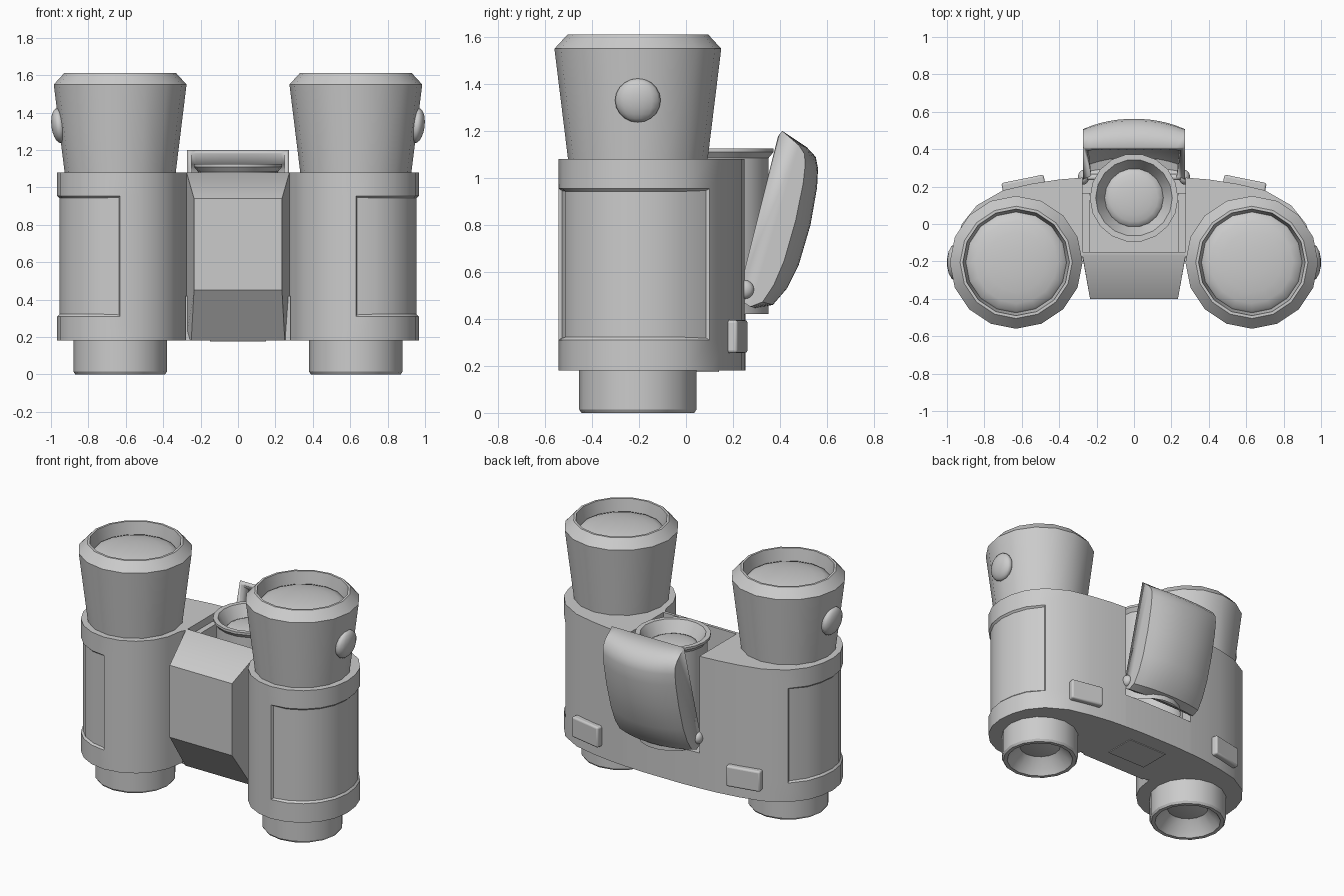
import bpy, bmesh, math
from mathutils import Matrix, Vector

if "Cube" in bpy.data.objects:
    bpy.data.objects.remove(bpy.data.objects["Cube"])

grey = bpy.data.materials.new("plain grey")
grey.diffuse_color = (0.6, 0.6, 0.6, 1)
grey.use_nodes = True
grey.node_tree.nodes["Principled BSDF"].inputs["Base Color"].default_value = grey.diffuse_color
CX, CY = 0.63, -0.205          # barrel axis


def finish(bm, name, mirror=False, bevel=0, solidify=0, angle=32):
    bmesh.ops.recalc_face_normals(bm, faces=bm.faces)
    me = bpy.data.meshes.new(name)
    bm.to_mesh(me)
    bm.free()
    ob = bpy.data.objects.new(name, me)
    bpy.context.collection.objects.link(ob)
    me.materials.append(grey)
    if solidify:
        m = ob.modifiers.new("wall", 'SOLIDIFY')
        m.thickness, m.offset, m.use_even_offset = solidify, -1, True
    if bevel:
        m = ob.modifiers.new("round", 'BEVEL')
        m.width, m.segments = bevel, 3
    if mirror:
        ob.modifiers.new("mirror", 'MIRROR').use_clip = False
    bpy.ops.object.select_all(action='DESELECT')
    ob.select_set(True)
    bpy.context.view_layer.objects.active = ob
    bpy.ops.object.shade_smooth_by_angle(angle=math.radians(angle))
    return ob


def lathe(name, profile, cx, cy, seg=16, mirror=False):
    """Spin (radius, z) points around a vertical axis."""
    bm = bmesh.new()
    rings = []
    for r, z in profile:
        if r == 0:
            rings.append([bm.verts.new((cx, cy, z))] * seg)
        else:
            rings.append([bm.verts.new((cx + r * math.cos(math.tau * i / seg),
                                        cy + r * math.sin(math.tau * i / seg), z))
                          for i in range(seg)])
    for a, b in zip(rings, rings[1:]):
        for i in range(seg):
            j = (i + 1) % seg
            bm.faces.new(list(dict.fromkeys((a[i], a[j], b[j], b[i]))))
    return finish(bm, name, mirror)


def dome(r, z, h, n=5):
    return [(r * math.cos(k * math.pi / 2 / n) if k < n else 0,
             z + h * math.sin(k * math.pi / 2 / n)) for k in range(n + 1)]


def loft(bm, rings):
    """Join closed loops of points with quads and cap both ends."""
    vs = [[bm.verts.new(p) for p in ring] for ring in rings]
    n = len(vs[0])
    walls = [[bm.faces.new((a[i], a[(i + 1) % n], b[(i + 1) % n], b[i])) for i in range(n)]
             for a, b in zip(vs, vs[1:])]
    bm.faces.new(vs[0])
    bm.faces.new(vs[-1])
    return walls


def box(name, size, loc, rot=0, bevel=0, mirror=False):
    bm = bmesh.new()
    bmesh.ops.create_cube(bm, size=1)
    bm.transform(Matrix.Translation(loc) @ Matrix.Rotation(rot, 4, 'Z')
                 @ Matrix.Diagonal((*size, 1)))
    return finish(bm, name, mirror, bevel)


def ellipsoid(name, size, loc, rot=0, mirror=True):
    bm = bmesh.new()
    bmesh.ops.create_uvsphere(bm, u_segments=14, v_segments=10, radius=1)
    bm.transform(Matrix.Translation(loc) @ Matrix.Rotation(rot, 4, 'Y')
                 @ Matrix.Diagonal((*size, 1)))
    return finish(bm, name, mirror, angle=60)


# Barrel housings with a recessed grip panel around the outer side
arc = [(CX + 0.337 * math.cos(math.pi * (1 + k / 10)),
        CY + 0.337 * math.sin(math.pi * (1 + k / 10))) for k in range(11)]
back = [(0.955, -0.10), (0.92, 0.0), (0.84, 0.10), (0.70, 0.18),
        (0.55, 0.215), (0.40, 0.238), (0.275, 0.248)]
outline = arc + back + [(0.275, -0.17)]
bm = bmesh.new()
walls = loft(bm, [[(x, y, z) for x, y in outline] for z in (0.18, 0.31, 0.955, 1.08)])
bmesh.ops.recalc_face_normals(bm, faces=bm.faces)
bmesh.ops.inset_region(bm, faces=walls[1][5:13], thickness=0.012, depth=-0.012)
finish(bm, "barrel_housing", mirror=True)

# Eyecups, lenses and objective tubes
lathe("eyecup", [(0.296, 1.07), (0.355, 1.55), (0.30, 1.61), (0.285, 1.61), (0.268, 1.51)],
      CX, CY, mirror=True)
lathe("eyecup_lens", dome(0.272, 1.515, 0.055), CX, CY, mirror=True)
lathe("objective_tube", [(0.25, 0.20), (0.25, 0.015), (0.24, 0), (0.215, 0), (0.19, 0.04),
                         (0.13, 0.10)], CX, CY, mirror=True)
lathe("objective_lens", [(0.135, 0.098), (0.09, 0.085), (0, 0.078)], CX, CY, mirror=True)

# Side buttons on the eyecups
ellipsoid("side_button", (0.042, 0.097, 0.094), (0.957, CY, 1.33), 0.12)

# Centre front block
bm = bmesh.new()
loft(bm, [[(-w, y, z), (w, y, z), (0.28, -0.15, z), (-0.28, -0.15, z)]
          for z, w, y in ((0.18, 0.25, -0.21), (0.45, 0.235, -0.40),
                          (0.94, 0.235, -0.40), (1.08, 0.275, -0.17))])
finish(bm, "front_block")

# Bridge between the barrels, inner walls and base plate
bm = bmesh.new()
plan = [(-0.28, -0.2), (0.28, -0.2), (0.28, 0.247), (0.14, 0.254), (-0.14, 0.254), (-0.28, 0.247)]
loft(bm, [[(x, y, z) for x, y in plan] for z in (0.18, 0.42)])
finish(bm, "bridge")
box("inner_wall", (0.04, 0.33, 0.62), (0.256, 0.0, 0.72), mirror=True)
box("base_plate", (0.30, 0.22, 0.008), (0, 0.03, 0.179))

# Centre eyepiece
lathe("centre_eyepiece", [(0.215, 0.42), (0.215, 1.085), (0.236, 1.11), (0.236, 1.125),
                          (0.205, 1.125), (0.155, 1.04)], 0, 0.14, seg=18)
lathe("centre_lens", dome(0.158, 1.042, 0.035), 0, 0.14, seg=18)

# Hinged hollow cover behind the eyepiece, crowned across its width
side = [(0.41, 1.20), (0.515, 1.13), (0.552, 1.09), (0.562, 1.04), (0.558, 0.96),
        (0.53, 0.80), (0.48, 0.63), (0.43, 0.53), (0.37, 0.46), (0.30, 0.445),
        (0.25, 0.47), (0.235, 0.55)]
top, low = Vector(side[0]), Vector(side[-1])
axis = (top - low).normalized()
bm = bmesh.new()
cols = []
for k in range(13):
    u = -1 + k / 6
    s = 1 - 0.30 * abs(u) ** 2.2
    col = []
    for p in side:
        p = Vector(p)
        foot = low + axis * (p - low).dot(axis)
        q = foot + (p - foot) * s
        col.append(bm.verts.new((0.272 * u, q.x, q.y)))
    cols.append(col)
for a, b in zip(cols, cols[1:]):
    for i in range(len(side) - 1):
        bm.faces.new((a[i], a[i + 1], b[i + 1], b[i]))
bm.faces.new(cols[0])
bm.faces.new(cols[-1])
finish(bm, "hinged_cover", solidify=0.025)
ellipsoid("hinge_pin", (0.03, 0.04, 0.04), (0.27, 0.25, 0.525))

# Raised pads on the lower back
box("back_pad", (0.23, 0.07, 0.14), (0.59, 0.207, 0.325), -0.2, 0.012, mirror=True)
